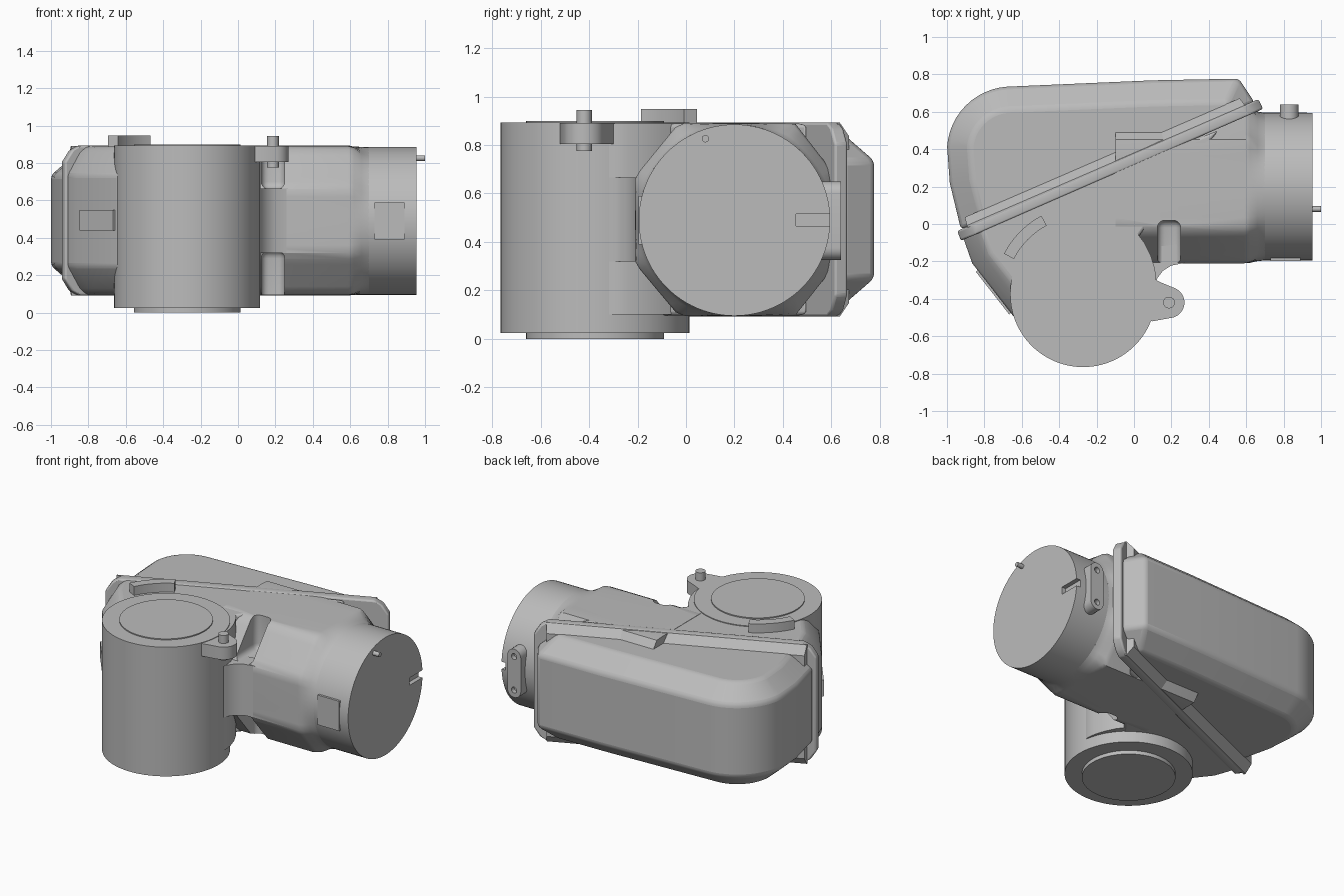
import bpy, bmesh, math
from mathutils import Vector, Matrix

cube = bpy.data.objects.get("Cube")
if cube:
    bpy.data.objects.remove(cube)

grey = bpy.data.materials.new("housing grey")
grey.use_nodes = True
COLOUR = (0.5, 0.5, 0.5, 1)
grey.diffuse_color = COLOUR
grey.node_tree.nodes["Principled BSDF"].inputs["Base Color"].default_value = COLOUR

MID = 0.4925                      # mid height of the gear housing
POST = Vector((-0.272, -0.375))   # axis of the upright cylinder
SIDE = Vector((0.2, 0.49))        # axis of the side cylinder in y and z
SIDE_R = 0.395


def finish(name, bm, bevel=0.0):
    bmesh.ops.recalc_face_normals(bm, faces=bm.faces)
    mesh = bpy.data.meshes.new(name)
    bm.to_mesh(mesh)
    bm.free()
    mesh.materials.append(grey)
    ob = bpy.data.objects.new(name, mesh)
    bpy.context.collection.objects.link(ob)
    if bevel:
        mod = ob.modifiers.new("soft edges", 'BEVEL')
        mod.width, mod.segments = bevel, 3
        mod.limit_method, mod.angle_limit = 'ANGLE', math.radians(28)
    return ob


def loft(name, rings, bevel=0.0):
    """Skin a stack of equal-length rings and cap both ends."""
    bm = bmesh.new()
    rows = [[bm.verts.new(p) for p in ring] for ring in rings]
    n = len(rows[0])
    for a, b in zip(rows, rows[1:]):
        for i in range(n):
            j = (i + 1) % n
            bm.faces.new((a[i], a[j], b[j], b[i]))
    bm.faces.new(rows[0])
    bm.faces.new(rows[-1])
    return finish(name, bm, bevel)


def cross(a, b):
    return a.x * b.y - a.y * b.x


def inset(outline, amount, fixed=()):
    """Move each edge of a counter-clockwise outline inwards, except fixed edges."""
    pts = [Vector(p) for p in outline]
    n, lines = len(pts), []
    for i, p in enumerate(pts):
        d = (pts[(i + 1) % n] - p).normalized()
        lines.append((p + Vector((-d.y, d.x)) * (0 if i in fixed else amount), d))
    out = []
    for i in range(n):
        (p, d), (q, e) = lines[i - 1], lines[i]
        out.append(p + d * (cross(q - p, e) / cross(d, e)))
    return out


def prism(name, outline, levels, fixed=(), bevel=0.0):
    """Upright prism whose outline is inset by a given amount at each height."""
    return loft(name, [[(p.x, p.y, z) for p in inset(outline, a, fixed)]
                       for z, a in levels], bevel)


def mirrored(levels):
    """Repeat lower levels above the middle height."""
    return levels + [(2 * MID - z, a) for z, a in reversed(levels)]


def cylinder(name, centre, radius, length, axis='Z', segments=96):
    bm = bmesh.new()
    bmesh.ops.create_cone(bm, cap_ends=True, segments=segments, radius1=radius,
                          radius2=radius, depth=length)
    turn = {'X': Matrix.Rotation(math.pi / 2, 4, 'Y'),
            'Y': Matrix.Rotation(math.pi / 2, 4, 'X'), 'Z': Matrix()}[axis]
    bm.transform(Matrix.Translation(centre) @ turn)
    return finish(name, bm)


def block(name, centre, size, angle=0.0, rounding=0.0):
    bm = bmesh.new()
    bmesh.ops.create_cube(bm, size=1)
    bm.transform(Matrix.Diagonal((*size, 1)))
    if rounding:
        bmesh.ops.bevel(bm, geom=bm.edges[:], offset=rounding, segments=4,
                        profile=0.5, affect='EDGES')
    bm.transform(Matrix.Translation(centre) @ Matrix.Rotation(angle, 4, 'Z'))
    return finish(name, bm)


def activate(ob):
    bpy.ops.object.select_all(action='DESELECT')
    ob.select_set(True)
    bpy.context.view_layer.objects.active = ob


def cut(ob, cutters):
    for cutter in cutters:
        activate(ob)
        mod = ob.modifiers.new("cut", 'BOOLEAN')
        mod.operation, mod.solver, mod.object = 'DIFFERENCE', 'EXACT', cutter
        bpy.ops.object.modifier_apply(modifier=mod.name)
        bpy.data.objects.remove(cutter)


def arc(cx, cy, r, start, end, n=12):
    return [(cx + r * math.cos(math.radians(start + (end - start) * i / n)),
             cy + r * math.sin(math.radians(start + (end - start) * i / n)))
            for i in range(n + 1)]


# Upright cylinder with its end discs
cylinder("upright_cylinder", (*POST, 0.459), 0.39, 0.868)
cylinder("bottom_disc", (*POST, 0.025), 0.285, 0.05)
cylinder("top_disc", (*POST, 0.88), 0.285, 0.04)

# Gear housing: chamfered box along x that blends into the round side cylinder
section = [Vector(p) for p in ((-0.21, 0.31), (-0.03, 0.095), (0.45, 0.095), (0.62, 0.31),
                               (0.62, 0.67), (0.45, 0.89), (-0.03, 0.89), (-0.21, 0.67))]


def section_ring(x, roundness, count=72):
    ring = []
    for i in range(count):
        a = 2 * math.pi * (i + 0.5) / count
        ray = Vector((math.cos(a), math.sin(a)))
        reach = []
        for p, q in zip(section, section[1:] + section[:1]):
            slope = cross(ray, q - p)
            if slope > 0.0001:
                reach.append(cross(p - SIDE, q - p) / slope)
        r = min(reach)
        p = SIDE + ray * (r + (SIDE_R - r) * roundness)
        ring.append((x, p.x, p.y))
    return ring


housing = loft("gear_housing", [section_ring(x, k) for x, k in
                                ((-0.1, 0), (0.59, 0), (0.62, 0.15), (0.66, 0.75), (0.7, 1))])
cut(housing, [block("pocket_cutter", (0.187, -0.14, z), (0.125, 0.32, 0.4), 0, 0.04)
              for z in (0.86, 0.13)])

# Fillets joining the upright cylinder to the housing
prism("cylinder_collar", [(-0.1, 0.0), (-0.1, -0.3), (0.1, -0.36), (0.119, -0.3),
                          (0.112, -0.24), (0.09, -0.17), (0.055, -0.1), (0.01, -0.04)],
      [(0.1, 0), (0.888, 0)])
prism("middle_web", [(-0.1, -0.15), (0.1, -0.35), (0.125, -0.29), (0.155, -0.25),
                     (0.2, -0.222), (0.27, -0.208), (0.3, -0.1)],
      [(0.32, 0), (0.665, 0)])

# Left wing of the housing
prism("left_wing", [(-0.925, -0.04), (-0.865, -0.21), (-0.64, -0.5), (-0.3, -0.35),
                    (0.0, -0.1), (0.45, 0.5)],
      mirrored([(0.097, 0.11), (0.13, 0.07), (0.25, 0)]),
      fixed=(2, 3, 4, 5), bevel=0.015)
block("wing_plate", (-0.745, -0.36, 0.495), (0.29, 0.03, 0.11), math.radians(-52))

# Rear cover, a little lower than the housing, with rounded rear left corner
prism("rear_cover", [(-0.925, -0.03), (0.645, 0.65), (0.56, 0.777), (0.1, 0.768)]
      + arc(-0.655, 0.39, 0.345, 94, 176) + [(-0.985, 0.22)],
      mirrored([(0.145, 0.12), (0.25, 0)]), fixed=(0,), bevel=0.02)

# Sloped step from the cover up to the flange, and the flange on the diagonal split
prism("cover_step", [(-0.89, -0.02), (0.6, 0.626), (0.565, 0.672), (-0.905, 0.036)],
      mirrored([(0.093, 0.045), (0.147, 0)]), fixed=(0, 1, 3))
prism("cover_flange", [(-0.925, -0.09), (0.69, 0.615), (0.665, 0.668), (-0.945, -0.037)],
      mirrored([(0.092, 0.09), (0.12, 0.04), (0.18, 0.0)]), fixed=(0, 2), bevel=0.01)

# Side cylinder with key slot, pin and plate
side = cylinder("side_cylinder", (0.755, *SIDE), SIDE_R, 0.4, 'X')
cut(side, [block("slot_cutter", (0.955, 0.54, 0.49), (0.06, 0.17, 0.05))])
cylinder("end_pin", (0.965, 0.08, 0.826), 0.015, 0.07, 'X', 24)
block("side_plate", (0.81, -0.167, 0.49), (0.16, 0.06, 0.2))

# Rear mounting lug with two holes
stadium = arc(0.83, 0.6, 0.05, 0, 180) + arc(0.83, 0.375, 0.05, 180, 360)
lug = loft("rear_lug", [[(x, y, z) for x, z in stadium] for y in (0.54, 0.64)])
cut(lug, [cylinder("hole_cutter", (0.83, 0.64, z), 0.02, 0.06, 'Y', 24)
          for z in (0.375, 0.6)])

# Top ear with locating pin
ear = [(-0.05, -0.5), (0.1, -0.52)] + arc(0.187, -0.42, 0.083, -75, 65) \
    + [(0.15, -0.315), (0.12, -0.3), (0.0, -0.25)]
loft("pin_ear", [[(x, y, z) for x, y in ear] for z in (0.805, 0.89)])
cylinder("ear_pin", (0.187, -0.42, 0.86), 0.031, 0.168, 'Z', 32)

# Curved key standing on the wing beside the cylinder
key = arc(*POST, 0.475, 118, 153) + arc(*POST, 0.415, 153, 118)
loft("curved_key", [[(x, y, z) for x, y in key] for z in (0.82, 0.948)])

# Smooth shading with crisp edges
for ob in list(bpy.context.scene.objects):
    if ob.type == 'MESH':
        activate(ob)
        bpy.ops.object.shade_smooth_by_angle(angle=math.radians(30))
